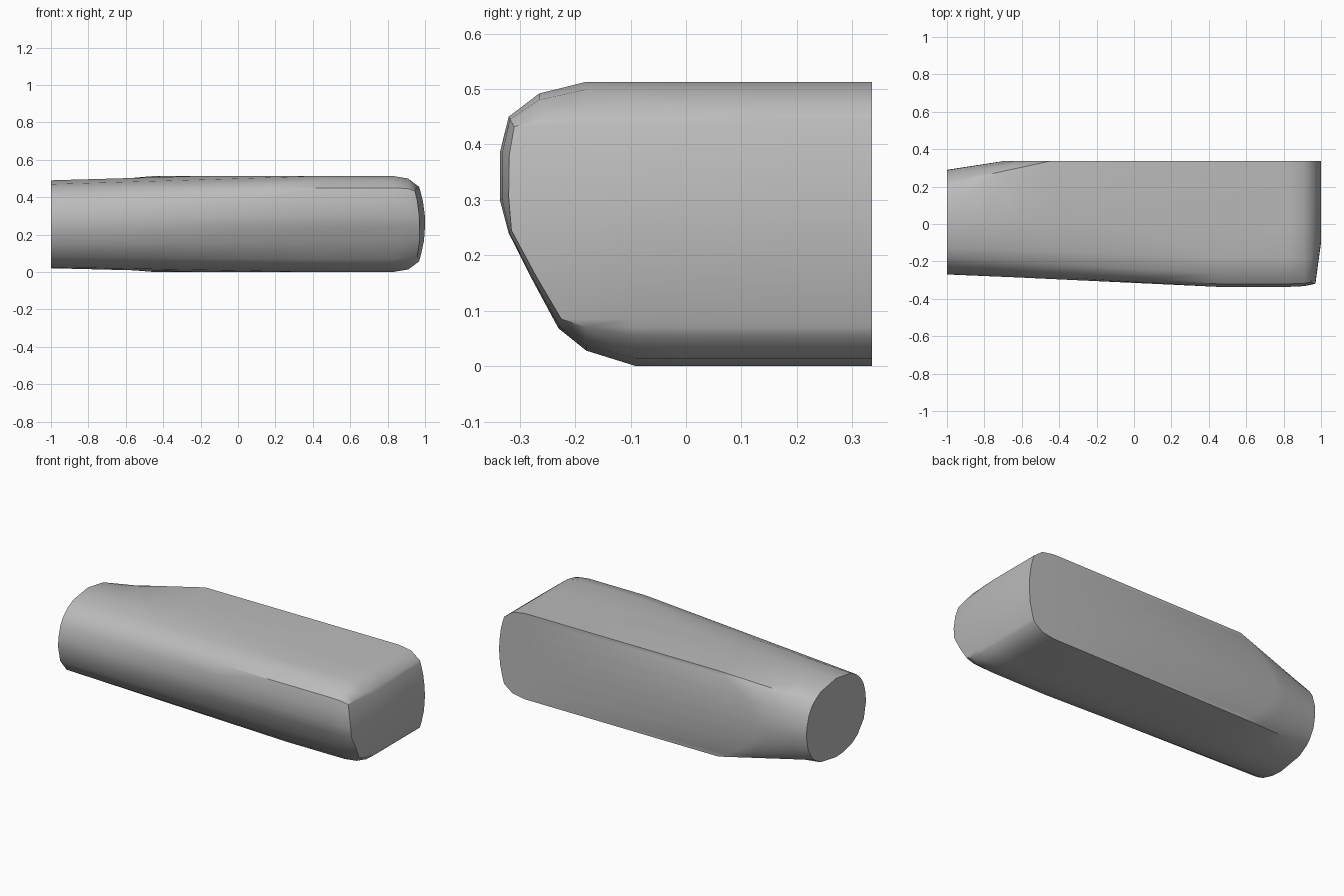
import bpy, bmesh, math

cube = bpy.data.objects.get("Cube")
if cube:
    bpy.data.objects.remove(cube, do_unlink=True)

BACK, MID_Z = 0.336, 0.2565
COLS = (0.0, 0.2)                      # extra points across top and bottom

# Front half of the cross-section (y, z), bottom to top
OUTER = [(-.09, 0), (-.18, .028), (-.23, .068), (-.277, .155), (-.32, .24),
         (-.336, .30), (-.336, .385), (-.32, .45), (-.265, .492), (-.18, .513)]
# Rim of the blunt end, same point order
INNER = [(-.09, .055), (-.18, .07), (-.225, .085), (-.272, .165), (-.315, .245),
         (-.32, .305), (-.319, .38), (-.31, .432), (-.265, .445), (-.18, .456)]
N, C = len(OUTER), len(COLS)


def closed(front):
    """Front chain, across the top, down the flat back, across the bottom."""
    return (front + [(y, front[-1][1]) for y in COLS]
            + [(BACK, z) for _, z in reversed(front)]
            + [(y, front[0][1]) for y in reversed(COLS)])


def lerp(a, b, t):
    return a + (b - a) * t


def small_end(y, z):
    """Point of the rounded narrow end in line with a body point."""
    a = math.atan2((z - MID_Z) / MID_Z, y / BACK)
    c, s = math.cos(a), math.sin(a)
    p = 2.3
    r = (abs(c) ** p + abs(s) ** p) ** (-1 / p)
    return .01 + .28 * r * c, .255 + .235 * r * s


def taper_limit(i, y, z):
    """Where the taper meets the full section."""
    if i < N:
        return .45
    if y > BACK - .001:
        return -.7 + .25 * ((z - MID_Z) / MID_Z) ** 2
    return lerp(-.2, -.45, y / .2)


def end_x(y, z):
    """Domed face of the blunt end."""
    x = 1 - .033 * (abs(z - MID_Z) / .2) ** 2.2
    return x - .03 * max(0, (-.1 - y) / .22)


bm = bmesh.new()
outer, inner = closed(OUTER), closed(INNER)
rings = []

# Tapered part, from the narrow end to the full section
for k in range(5):
    t = k / 4
    ring = []
    for i, (y, z) in enumerate(outer):
        ey, ez = small_end(y, z)
        ring.append(bm.verts.new((lerp(-1, taper_limit(i, y, z), t),
                                  lerp(ey, y, t), lerp(ez, z, t))))
    rings.append(ring)

# Straight part and rounded shoulder of the blunt end
for x, t in ((.83, 0), (.91, .24)):
    rings.append([bm.verts.new((x, lerp(a[0], b[0], t), lerp(a[1], b[1], t)))
                  for a, b in zip(outer, inner)])
rings.append([bm.verts.new((end_x(y, z), y, z)) for y, z in inner])

# Skin
M = len(outer)
for r, s in zip(rings, rings[1:]):
    for i in range(M):
        j = (i + 1) % M
        bm.faces.new((r[i], r[j], s[j], s[i]))
bm.faces.new(rings[0])

# Blunt end face, as rows from front to back
last = rings[-1]
rows = []
for i in range(N):
    if i == 0:
        mids = [last[M - 1 - c] for c in range(C)]
    elif i == N - 1:
        mids = [last[N + c] for c in range(C)]
    else:
        z = INNER[i][1]
        mids = [bm.verts.new((end_x(y, z), y, z)) for y in (-.1, .2)]
    rows.append([last[i]] + mids + [last[N + C + N - 1 - i]])
for a, b in zip(rows, rows[1:]):
    for c in range(C + 1):
        bm.faces.new((a[c], a[c + 1], b[c + 1], b[c]))

bmesh.ops.recalc_face_normals(bm, faces=bm.faces)
mesh = bpy.data.meshes.new("body")
bm.to_mesh(mesh)
bm.free()
body = bpy.data.objects.new("body", mesh)
bpy.context.collection.objects.link(body)

# Single grey material
grey = bpy.data.materials.new("grey")
grey.use_nodes = True
colour = (.5, .5, .5, 1)
grey.diffuse_color = colour
for node in grey.node_tree.nodes:
    if node.type == "BSDF_PRINCIPLED":
        node.inputs["Base Color"].default_value = colour
mesh.materials.append(grey)

bpy.ops.object.select_all(action="DESELECT")
body.select_set(True)
bpy.context.view_layer.objects.active = body
bpy.ops.object.shade_smooth_by_angle(angle=math.radians(35))
